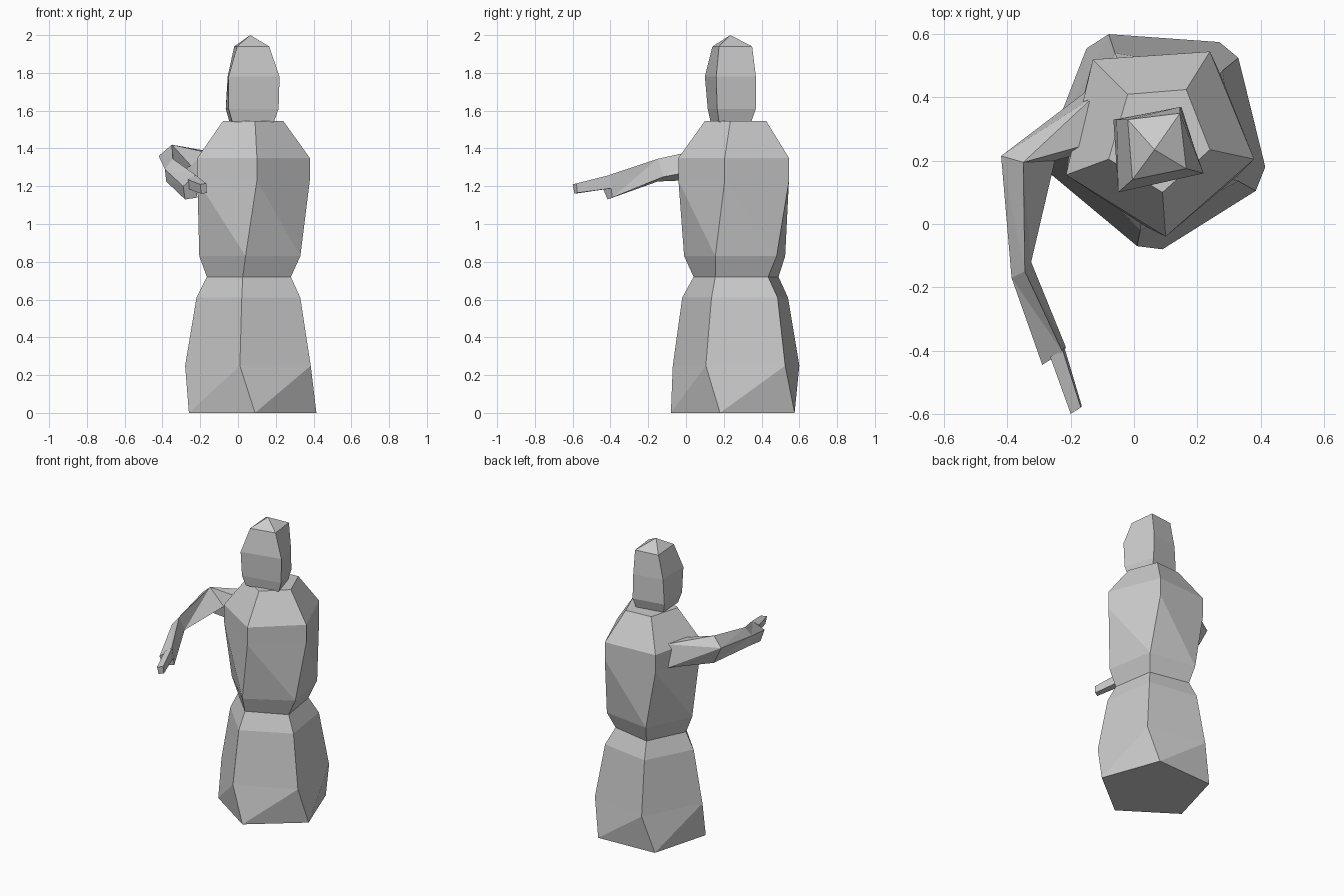
import bpy


def loft(name, rings, twisted=()):
    """Flat-faced solid through rings of equal side count.
    Twisted bands are split into triangles; twisted maps band -> diagonal direction."""
    n = len(rings[0])
    verts = [p for r in rings for p in r]
    faces = [tuple(reversed(range(n)))]
    for k in range(len(rings) - 1):
        for i in range(n):
            j = (i + 1) % n
            a, b = k * n + i, k * n + j
            c, d = b + n, a + n
            way = dict(twisted).get(k)
            if way == "up":
                faces += [(a, b, c), (a, c, d)]
            elif way == "down":
                faces += [(a, b, d), (b, c, d)]
            else:
                faces.append((a, b, c, d))
    top = (len(rings) - 1) * n
    faces.append(tuple(range(top, top + n)))
    mesh = bpy.data.meshes.new(name)
    mesh.from_pydata(verts, [], faces)
    mesh.validate()
    obj = bpy.data.objects.new(name, mesh)
    bpy.context.collection.objects.link(obj)
    bpy.context.view_layer.objects.active = obj
    bpy.ops.object.select_all(action='DESELECT')
    obj.select_set(True)
    bpy.ops.object.mode_set(mode='EDIT')
    bpy.ops.mesh.select_all(action='SELECT')
    bpy.ops.mesh.remove_doubles(threshold=0.0005)
    bpy.ops.mesh.normals_make_consistent(inside=False)
    bpy.ops.object.mode_set(mode='OBJECT')
    return obj


def level(z, pts):
    return [(x, y, z) for x, y in pts]


# Skirt: five-sided, narrowing to the waist
waist = level(0.72, [(0.025, 0.04), (0.28, 0.155), (0.235, 0.435), (-0.04, 0.49), (-0.165, 0.235)])
loft("skirt", [
    level(0.0, [(0.09, -0.08), (0.415, 0.18), (0.27, 0.575), (-0.15, 0.555), (-0.26, 0.155)]),
    level(0.25, [(0.01, -0.07), (0.385, 0.105), (0.33, 0.525), (-0.08, 0.60), (-0.28, 0.22)]),
    level(0.61, [(0.02, -0.02), (0.33, 0.135), (0.28, 0.485), (-0.06, 0.54), (-0.22, 0.23)]),
    waist], {0: "up"})

# Torso: five-sided, turned slightly between waist and chest
chest = [(0.10, -0.04), (0.38, 0.205), (0.24, 0.545), (-0.13, 0.52), (-0.215, 0.155)]
loft("torso", [
    waist,
    level(0.83, [(0.04, -0.01), (0.33, 0.155), (0.27, 0.48), (-0.06, 0.525), (-0.205, 0.225)]),
    level(1.23, chest),
    level(1.35, chest),
    level(1.545, [(0.09, 0.10), (0.24, 0.235), (0.165, 0.425), (-0.02, 0.41), (-0.08, 0.205)])],
    {1: "down"})

# Head: four-sided with a pointed crown
loft("head", [
    level(1.54, [(-0.03, 0.13), (0.19, 0.175), (0.14, 0.345), (-0.045, 0.31)]),
    level(1.61, [(-0.05, 0.115), (0.215, 0.165), (0.15, 0.37), (-0.065, 0.33)]),
    level(1.78, [(-0.05, 0.10), (0.22, 0.16), (0.145, 0.37), (-0.055, 0.33)]),
    level(1.94, [(-0.005, 0.14), (0.165, 0.175), (0.145, 0.35), (-0.02, 0.33)]),
    level(2.0, [(0.065, 0.235)] * 4)])

# Arm: shoulder, elbow, wrist, end of palm
loft("arm", [
    [(-0.13, 0.40, 1.38), (-0.17, 0.245, 1.38), (-0.18, 0.22, 1.22), (-0.15, 0.42, 1.23)],
    [(-0.42, 0.215, 1.36), (-0.35, 0.195, 1.42), (-0.25, 0.20, 1.31), (-0.36, 0.21, 1.24)],
    [(-0.387, -0.17, 1.29), (-0.345, -0.15, 1.345), (-0.325, -0.12, 1.25), (-0.38, -0.15, 1.225)],
    [(-0.29, -0.445, 1.20), (-0.225, -0.405, 1.26), (-0.215, -0.39, 1.14), (-0.28, -0.415, 1.13)]],
    {0: "up", 1: "up", 2: "up"})

# Pointing finger
loft("finger", [
    [(-0.265, -0.42, 1.235), (-0.225, -0.40, 1.26), (-0.22, -0.39, 1.19), (-0.26, -0.42, 1.185)],
    [(-0.20, -0.60, 1.21), (-0.168, -0.58, 1.215), (-0.165, -0.575, 1.165), (-0.195, -0.59, 1.16)]])
